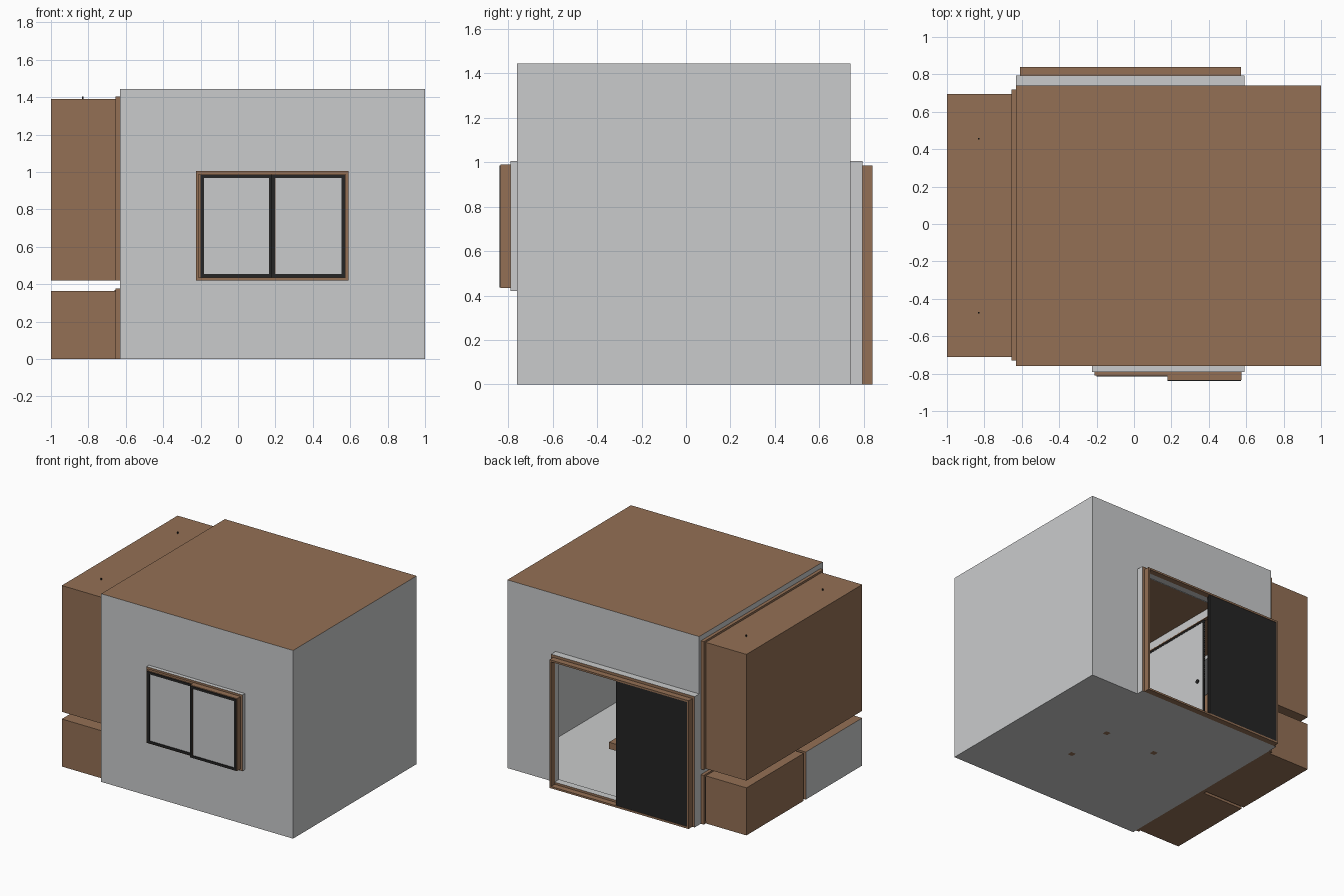
import bpy, bmesh
from mathutils import Vector

if "Cube" in bpy.data.objects:
    bpy.data.objects.remove(bpy.data.objects["Cube"])


def material(name, rgb):
    m = bpy.data.materials.new(name)
    m.diffuse_color = (*rgb, 1)
    m.use_nodes = True
    m.node_tree.nodes["Principled BSDF"].inputs["Base Color"].default_value = m.diffuse_color
    return m


BROWN = material("brown wood", (0.295, 0.162, 0.09))
PALE = material("pale plaster", (0.59, 0.60, 0.605))
BLACK = material("black lacquer", (0.018, 0.018, 0.018))


def finish(name, bm, mats):
    me = bpy.data.meshes.new(name)
    bm.to_mesh(me)
    bm.free()
    for m in mats:
        me.materials.append(m)
    ob = bpy.data.objects.new(name, me)
    bpy.context.collection.objects.link(ob)
    return ob


def add_box(bm, x, y, z):
    geo = bmesh.ops.create_cube(bm, size=1)
    for v in geo["verts"]:
        v.co = Vector([(r[0] + r[1]) / 2 + c * (r[1] - r[0]) for r, c in zip((x, y, z), v.co)])


def box(name, x, y, z, mat, open_dir=None, alt=None, alt_dir=None):
    """Box; may lack the face towards open_dir, or have alt colour towards alt_dir."""
    bm = bmesh.new()
    add_box(bm, x, y, z)
    bm.normal_update()
    if open_dir:
        gone = [f for f in bm.faces if f.normal.dot(Vector(open_dir)) > 0.9]
        bmesh.ops.delete(bm, geom=gone, context="FACES")
    if alt:
        for f in bm.faces:
            if f.normal.dot(Vector(alt_dir)) > 0.9:
                f.material_index = 1
    return finish(name, bm, [mat] + ([alt] if alt else []))


def ring(name, axis, depth, u, v, t, mat, alt=None):
    """Rectangular frame of bar width t around u, v; alt colours its depth-facing faces."""
    bm = bmesh.new()
    (a, b), (c, d) = u, v
    bars = [((a, a + t), (c, d)), ((b - t, b), (c, d)),
            ((a + t, b - t), (c, c + t)), ((a + t, b - t), (d - t, d))]
    for bu, bv in bars:
        r = [bu, bv]
        r.insert(axis, depth)
        add_box(bm, *r)
    bm.normal_update()
    if alt:
        for f in bm.faces:
            if abs(f.normal[axis]) > 0.9:
                f.material_index = 1
    return finish(name, bm, [mat] + ([alt] if alt else []))


def sheet(name, axis, pos, u, v, mat, holes=()):
    """Flat wall with rectangular holes (u0, u1, v0, v1)."""
    bm = bmesh.new()
    us = sorted(set(list(u) + [h[i] for h in holes for i in (0, 1)]))
    vs = sorted(set(list(v) + [h[i] for h in holes for i in (2, 3)]))
    for a, b in zip(us, us[1:]):
        for c, d in zip(vs, vs[1:]):
            mu, mv = (a + b) / 2, (c + d) / 2
            if any(h[0] < mu < h[1] and h[2] < mv < h[3] for h in holes):
                continue
            pts = []
            for p in ((a, c), (b, c), (b, d), (a, d)):
                q = list(p)
                q.insert(axis, pos)
                pts.append(bm.verts.new(q))
            f = bm.faces.new(pts)
            f.normal_update()
            if f.normal.dot(Vector(f.calc_center_median()) - Vector((0.18, 0, 0.72))) < 0:
                f.normal_flip()
    bmesh.ops.remove_doubles(bm, verts=bm.verts, dist=1e-5)
    return finish(name, bm, [mat])


# Room shell
X, Y, Z = (-0.63, 1.0), (-0.76, 0.74), (0.0, 1.445)
sheet("floor", 2, 0.0, X, Y, PALE)
sheet("ceiling", 2, 1.445, X, Y, BROWN)
sheet("right_wall", 0, 1.0, Y, Z, PALE)
sheet("front_wall", 1, -0.76, X, Z, PALE, [(-0.195, 0.56, 0.45, 0.97)])
sheet("back_wall", 1, 0.74, X, Z, PALE, [(-0.6, 0.56, 0.0, 0.97)])
sheet("left_wall", 0, -0.63, Y, Z, PALE,
      [(-0.71, 0.695, 0.44, 1.385), (-0.71, 0.695, 0.015, 0.36)])

# Window: surround, stepped frame, two sashes
ring("window_surround", 1, (-0.79, -0.76), (-0.225, 0.59), (0.42, 1.005), 0.03, PALE, BROWN)
ring("window_frame", 1, (-0.81, -0.79), (-0.21, 0.575), (0.433, 0.99), 0.02, BROWN)
ring("window_frame_step", 1, (-0.835, -0.81), (0.18, 0.575), (0.433, 0.99), 0.02, BROWN)
for side, (a, b), y in (("left", (-0.203, 0.185), -0.815), ("right", (0.178, 0.573), -0.84)):
    ring(side + "_sash", 1, (y, y + 0.02), (a + 0.002, b - 0.002), (0.436, 0.985), 0.018, BLACK)
    box(side + "_pane", (a + 0.01, b - 0.01), (y + 0.006, y + 0.012), (0.445, 0.975), PALE)

# Entrance: surround, frame, sliding doors
ring("door_surround", 1, (0.74, 0.795), (-0.63, 0.59), (0.0, 1.005), 0.03, PALE, BROWN)
ring("door_frame", 1, (0.795, 0.84), (-0.61, 0.572), (0.0, 0.985), 0.014, BROWN)
box("outer_sliding_door", (-0.602, 0.01), (0.822, 0.837), (0.01, 0.975), BLACK)
box("inner_sliding_door", (-0.6, 0.0), (0.8, 0.815), (0.01, 0.975), BLACK)

# Closet: rims and compartments open towards the room
ring("upper_closet_rim", 0, (-0.655, -0.63), (-0.73, 0.72), (0.42, 1.405), 0.025, BROWN)
ring("lower_closet_rim", 0, (-0.655, -0.63), (-0.73, 0.72), (0.0, 0.378), 0.02, BROWN)
CX = (-1.0, -0.655)
box("upper_closet", CX, (-0.71, 0.695), (0.42, 1.39), BROWN, open_dir=(1, 0, 0))
box("lower_closet_back", CX, (0.0, 0.695), (0.0, 0.365), BROWN, open_dir=(1, 0, 0))
box("lower_closet_front", CX, (-0.71, -0.025), (0.0, 0.365), BROWN,
    open_dir=(1, 0, 0), alt=PALE, alt_dir=(-1, 0, 0))
box("closet_divider", (-0.66, -0.635), (-0.03, 0.005), (0.0, 0.37), BROWN)
box("closet_shelf", (-0.99, -0.67), (-0.7, 0.685), (1.08, 1.11), PALE)
for i, y in enumerate((-0.475, 0.455)):
    box(f"closet_pin_{i}", (-0.834, -0.826), (y - 0.004, y + 0.004), (1.38, 1.403), BLACK)

# Closet sliding panels with round pulls
for name, (a, b), (c, d), x in (("upper_panel", (-0.705, 0.0), (0.445, 1.38), -0.642),
                                ("rear_upper_panel", (-0.705, -0.02), (0.445, 1.38), -0.653),
                                ("lower_panel_front", (-0.705, -0.01), (0.02, 0.358), -0.642),
                                ("lower_panel_back", (-0.02, 0.695), (0.02, 0.358), -0.65)):
    box(name, (x - 0.003, x + 0.003), (a, b), (c, d), PALE)
    ring(name + "_edge", 0, (x - 0.005, x + 0.005), (a, b), (c, d), 0.012, BLACK)
    bm = bmesh.new()
    bmesh.ops.create_cone(bm, cap_ends=True, segments=12, radius1=0.016, radius2=0.016, depth=0.008)
    pull = finish(name + "_pull", bm, [BLACK])
    pull.rotation_euler[1] = 1.5708
    pull.location = (x + 0.005, b - 0.07, (c + d) / 2)

# Low table in the middle of the room
box("table_top", (-0.11, 0.48), (-0.27, 0.25), (0.1, 0.15), BROWN)
for sx in (-0.05, 0.38):
    for sy in (-0.22, 0.16):
        box("table_leg", (sx, sx + 0.04), (sy, sy + 0.04), (0.0, 0.1), BROWN)
